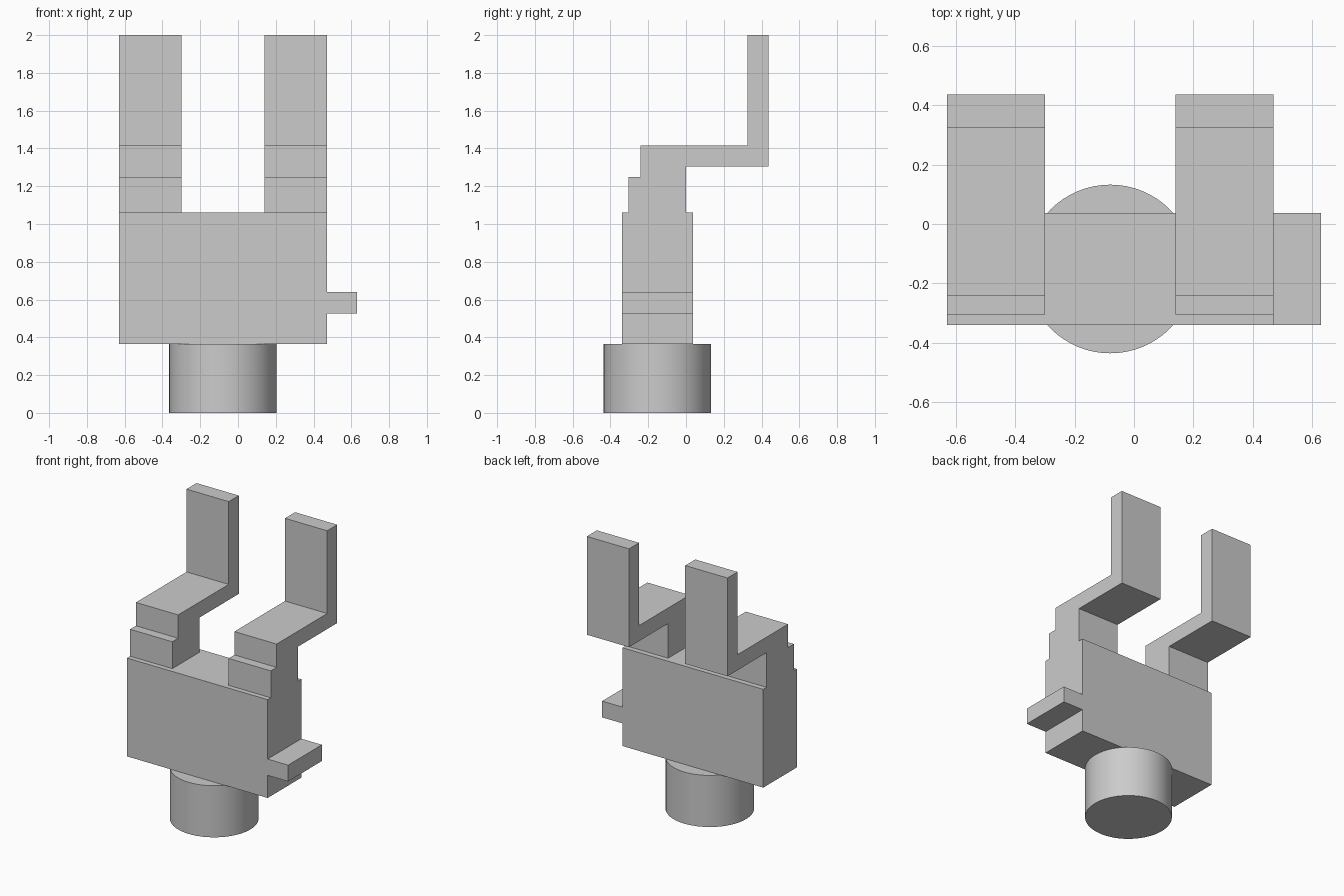
import bpy
import bmesh
import math
from mathutils import Matrix

cube = bpy.data.objects.get("Cube")
if cube:
    bpy.data.objects.remove(cube, do_unlink=True)

grey = bpy.data.materials.new("plain_grey")
grey.use_nodes = True
colour = (0.6, 0.6, 0.6, 1)
grey.diffuse_color = colour
grey.node_tree.nodes["Principled BSDF"].inputs["Base Color"].default_value = colour


def add_object(name, bm):
    bmesh.ops.recalc_face_normals(bm, faces=bm.faces)
    mesh = bpy.data.meshes.new(name)
    bm.to_mesh(mesh)
    bm.free()
    mesh.materials.append(grey)
    obj = bpy.data.objects.new(name, mesh)
    bpy.context.collection.objects.link(obj)
    return obj


def extrude_profile(name, points, x0, x1):
    """Sweep a closed (y, z) outline along x."""
    bm = bmesh.new()
    face = bm.faces.new([bm.verts.new((x0, y, z)) for y, z in points])
    swept = bmesh.ops.extrude_face_region(bm, geom=[face], use_keep_orig=True)
    verts = [v for v in swept["geom"] if isinstance(v, bmesh.types.BMVert)]
    bmesh.ops.translate(bm, verts=verts, vec=(x1 - x0, 0, 0))
    return add_object(name, bm)


def rectangle(y0, y1, z0, z1):
    return [(y0, z0), (y1, z0), (y1, z1), (y0, z1)]


front, back = -0.34, 0.037
left, right = 0.47, -0.63
base_top, body_top = 0.365, 1.06
prong_width = 0.33

# Main block and side tab
extrude_profile("body", rectangle(front, back, base_top, body_top), right, left)
extrude_profile("side_tab", rectangle(front, back, 0.525, 0.64), left, 0.63)

# Stepped, cranked prongs
prong = [(-0.305, body_top), (-0.305, 1.25), (-0.24, 1.25), (-0.24, 1.415),
         (0.325, 1.415), (0.325, 2), (0.437, 2), (0.437, 1.305),
         (0, 1.305), (0, body_top)]
extrude_profile("right_prong", prong, right, right + prong_width)
extrude_profile("left_prong", prong, left - prong_width, left)

# Round foot
bm = bmesh.new()
centre = ((left + right) / 2, (front + back) / 2, base_top / 2)
bmesh.ops.create_cone(bm, cap_ends=True, segments=64, radius1=0.284,
                      radius2=0.284, depth=base_top,
                      matrix=Matrix.Translation(centre))
foot = add_object("round_foot", bm)
bpy.ops.object.select_all(action="DESELECT")
foot.select_set(True)
bpy.context.view_layer.objects.active = foot
bpy.ops.object.shade_smooth_by_angle(angle=math.radians(30))
